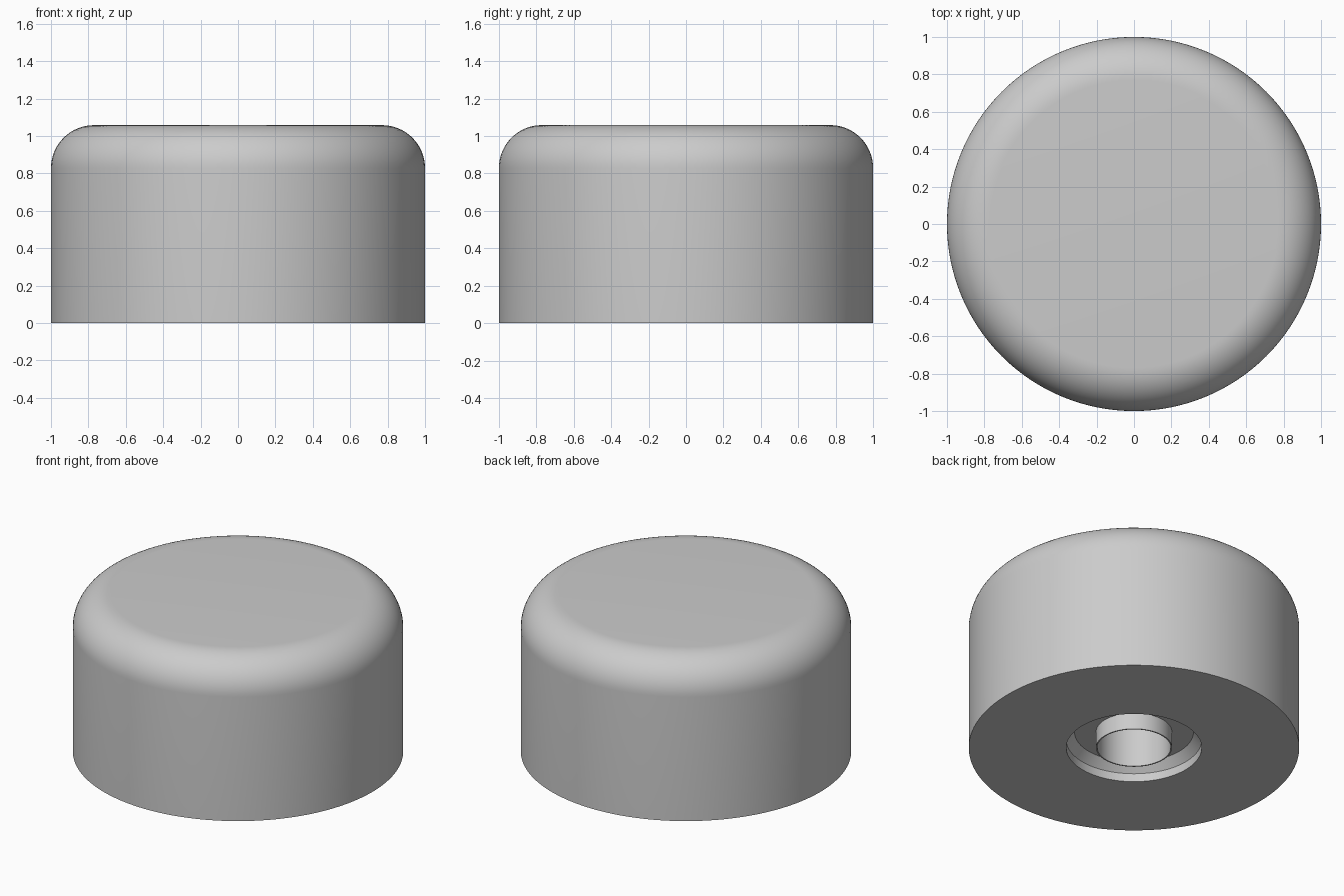
import bpy
import bmesh
import math

if "Cube" in bpy.data.objects:
    bpy.data.objects.remove(bpy.data.objects["Cube"])

SIDES = 128
HEIGHT = 1.058
FILLET = 0.23

rubber = bpy.data.materials.new("light_grey")
rubber.diffuse_color = (0.6, 0.6, 0.6, 1.0)
rubber.use_nodes = True
rubber.node_tree.nodes["Principled BSDF"].inputs["Base Color"].default_value = rubber.diffuse_color


def lathe(name, profile):
    """Revolve a list of (radius, z) points around the z axis."""
    bm = bmesh.new()
    verts = [bm.verts.new((r, 0, z)) for r, z in profile]
    edges = [bm.edges.new(pair) for pair in zip(verts, verts[1:])]
    bmesh.ops.spin(bm, geom=verts + edges, cent=(0, 0, 0), axis=(0, 0, 1),
                   angle=math.tau, steps=SIDES, use_merge=False)
    bmesh.ops.remove_doubles(bm, verts=bm.verts, dist=0.0005)
    bmesh.ops.recalc_face_normals(bm, faces=bm.faces)
    # an outward face must look away from the solid: check the highest one
    top = max(bm.faces, key=lambda f: f.calc_center_median().z)
    if name == "foot_body" and top.normal.z < 0 or name == "socket_tube" and top.normal.z > 0:
        bmesh.ops.reverse_faces(bm, faces=bm.faces)
    mesh = bpy.data.meshes.new(name)
    bm.to_mesh(mesh)
    bm.free()
    mesh.materials.append(rubber)
    obj = bpy.data.objects.new(name, mesh)
    bpy.context.collection.objects.link(obj)
    bpy.ops.object.select_all(action='DESELECT')
    obj.select_set(True)
    bpy.context.view_layer.objects.active = obj
    bpy.ops.object.shade_smooth_by_angle(angle=math.radians(30))
    return obj


# Body: flat top, rounded shoulder, straight wall, stepped recess underneath
shoulder = [(1 - FILLET + FILLET * math.sin(a), HEIGHT - FILLET + FILLET * math.cos(a))
            for a in (math.pi / 2 * i / 16 for i in range(17))]
lathe("foot_body", [(0, HEIGHT)] + shoulder
      + [(1, 0), (0.41, 0), (0.41, 0.055), (0.36, 0.11), (0.23, 0.11)])

# Thin tube standing in the recess, with a deep blind hole
lathe("socket_tube", [(0.23, 0.11), (0.23, 0), (0.222, 0), (0.222, 0.7), (0, 0.7)])
